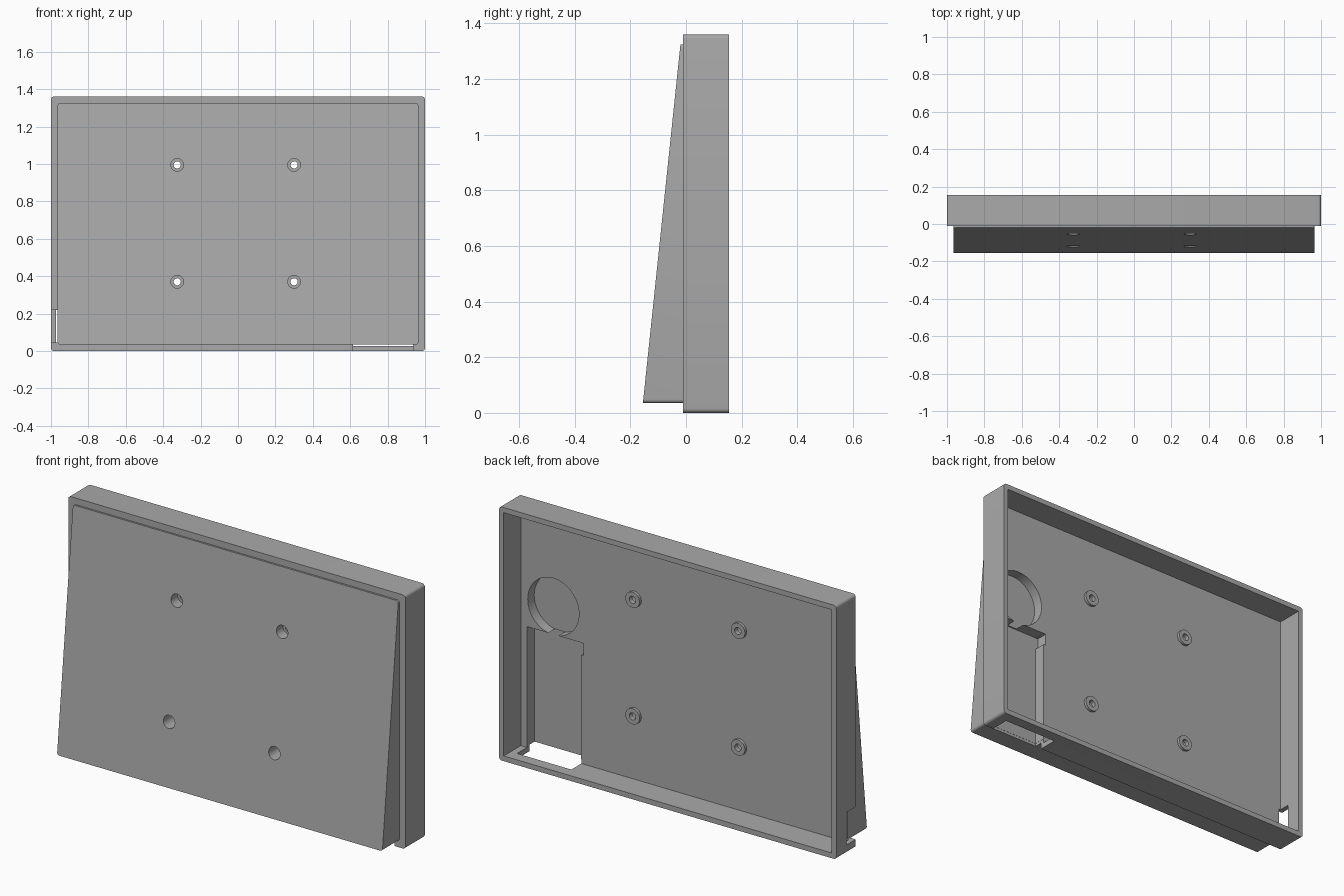
import bpy, bmesh, math

cube = bpy.data.objects.get("Cube")
if cube:
    bpy.data.objects.remove(cube, do_unlink=True)

grey = bpy.data.materials.new("plain grey")
grey.use_nodes = True
colour = (0.4, 0.4, 0.4, 1)
grey.diffuse_color = colour
grey.node_tree.nodes["Principled BSDF"].inputs["Base Color"].default_value = colour


def finish(name, bm):
    bmesh.ops.recalc_face_normals(bm, faces=bm.faces)
    mesh = bpy.data.meshes.new(name)
    bm.to_mesh(mesh)
    bm.free()
    mesh.materials.append(grey)
    obj = bpy.data.objects.new(name, mesh)
    bpy.context.collection.objects.link(obj)
    return obj


def prism(name, outline, front, back):
    """Extrude an (x, z) outline along y; front gives y for each height."""
    bm = bmesh.new()
    a = [bm.verts.new((x, front(z), z)) for x, z in outline]
    b = [bm.verts.new((x, back, z)) for x, z in outline]
    bm.faces.new(a)
    bm.faces.new(b[::-1])
    for i in range(len(a)):
        j = (i + 1) % len(a)
        bm.faces.new((a[i], b[i], b[j], a[j]))
    return finish(name, bm)


def rounded(x0, x1, z0, z1, r, steps=5):
    pts = []
    corners = [(x1 - r, z1 - r), (x0 + r, z1 - r), (x0 + r, z0 + r), (x1 - r, z0 + r)]
    for k, (cx, cz) in enumerate(corners):
        for i in range(steps + 1):
            t = math.pi / 2 * (k + i / steps)
            pts.append((cx + r * math.cos(t), cz + r * math.sin(t)))
    return pts


def box(name, x0, x1, y0, y1, z0, z1):
    return prism(name, [(x0, z0), (x1, z0), (x1, z1), (x0, z1)], lambda z: y0, y1)


def disc(name, x, z, r, y0, y1, n=40):
    ring = [(x + r * math.cos(2 * math.pi * i / n), z + r * math.sin(2 * math.pi * i / n))
            for i in range(n)]
    return prism(name, ring, lambda z: y0, y1)


def combine(target, tool, operation):
    mod = target.modifiers.new(operation, "BOOLEAN")
    mod.operation = operation
    mod.solver = "EXACT"
    mod.object = tool
    bpy.context.view_layer.objects.active = target
    bpy.ops.object.modifier_apply(modifier=mod.name)
    bpy.data.objects.remove(tool, do_unlink=True)


# Tray with an open back
case = prism("wall_mount_case", rounded(-1, 1, 0, 1.36, 0.016), lambda z: -0.01, 0.155)
combine(case, box("cavity", -0.973, 0.973, 0.01, 0.3, 0.028, 1.332), "DIFFERENCE")

# Sloping wedge on the front
wedge = prism("wedge", rounded(-0.965, 0.965, 0.035, 1.325, 0.014),
              lambda z: -0.155 + 0.135 * (z - 0.035) / 1.29, 0.0)
combine(case, wedge, "UNION")

# Screw bosses, counterbores and through holes
screws = [(x, z) for x in (-0.325, 0.3) for z in (0.37, 0.995)]
for x, z in screws:
    combine(case, disc("boss", x, z, 0.042, 0.003, 0.025), "UNION")
for x, z in screws:
    combine(case, disc("counterbore", x, z, 0.034, -0.3, 0.0), "DIFFERENCE")
    combine(case, disc("screw_hole", x, z, 0.019, -0.3, 0.3), "DIFFERENCE")

# Round pocket, cable channel and its outlet through the bottom
combine(case, disc("round_pocket", 0.78, 0.825, 0.152, -0.045, 0.05, 64), "DIFFERENCE")
combine(case, box("cable_channel", 0.615, 0.935, -0.053, 0.05, -0.1, 0.676), "DIFFERENCE")
combine(case, box("channel_head", 0.60, 0.7, -0.052, 0.05, 0.61, 0.675), "DIFFERENCE")
combine(case, box("bottom_outlet", 0.614, 0.936, -0.054, 0.095, -0.1, 0.05), "DIFFERENCE")

# Side cable notch
combine(case, box("side_notch", -1.1, -0.964, -0.05, 0.07, 0.045, 0.22), "DIFFERENCE")

bpy.ops.object.select_all(action="DESELECT")
case.select_set(True)
bpy.context.view_layer.objects.active = case
bpy.ops.object.shade_smooth_by_angle(angle=math.radians(30))
